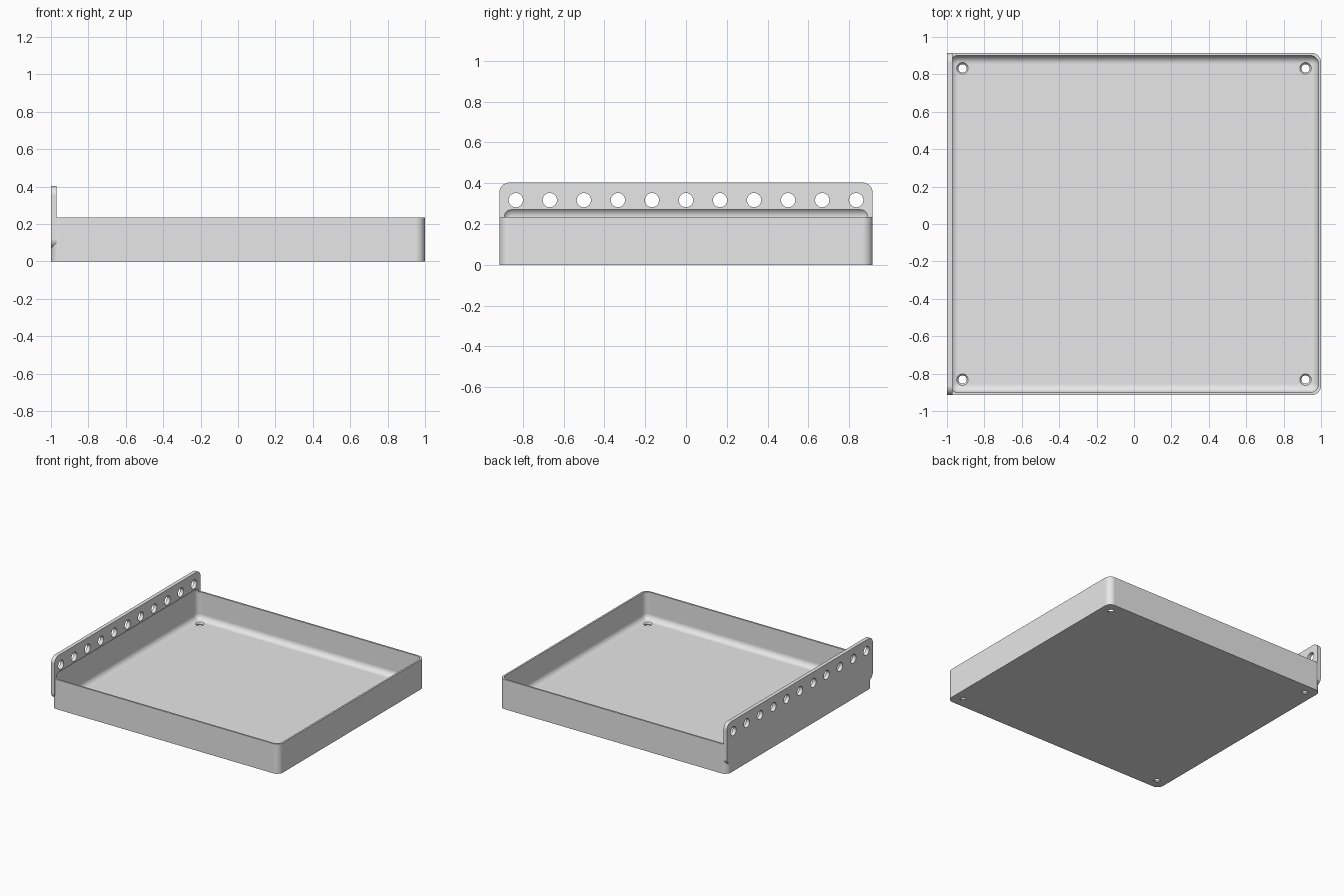
import bpy, bmesh, math
from mathutils import Matrix, Vector

cube = bpy.data.objects.get("Cube")
if cube:
    bpy.data.objects.remove(cube, do_unlink=True)

HALF_Y, HEIGHT = 0.915, 0.235
WALL, FLOOR = 0.014, 0.018
PLATE_X = -0.97

grey = bpy.data.materials.new("light grey")
grey.use_nodes = True
grey.diffuse_color = (0.8, 0.8, 0.8, 1)
grey.node_tree.nodes["Principled BSDF"].inputs["Base Color"].default_value = (0.8, 0.8, 0.8, 1)


def finish(name, bm):
    mesh = bpy.data.meshes.new(name)
    bmesh.ops.recalc_face_normals(bm, faces=bm.faces)
    bm.to_mesh(mesh)
    bm.free()
    mesh.materials.append(grey)
    obj = bpy.data.objects.new(name, mesh)
    bpy.context.collection.objects.link(obj)
    return obj


def rounded_box(name, low, high, radius, segments, axis=None):
    """Box with all edges rounded, or only those parallel to one axis."""
    low, high = Vector(low), Vector(high)
    bm = bmesh.new()
    size = high - low
    bmesh.ops.create_cube(bm, size=1, matrix=Matrix.Translation((low + high) / 2)
                          @ Matrix.Diagonal((*size, 1)))
    edges = [e for e in bm.edges if axis is None
             or abs((e.verts[0].co - e.verts[1].co)[axis]) > 1e-4]
    bmesh.ops.bevel(bm, geom=edges, offset=radius, offset_type='OFFSET',
                    segments=segments, profile=0.5, affect='EDGES')
    return finish(name, bm)


def add_cone(bm, centre, r1, r2, depth, rotation=Matrix()):
    bmesh.ops.create_cone(bm, cap_ends=True, segments=32, radius1=r1, radius2=r2,
                          depth=depth, matrix=Matrix.Translation(centre) @ rotation)


def combine(target, other, operation):
    mod = target.modifiers.new(operation.lower(), 'BOOLEAN')
    mod.object, mod.operation, mod.solver = other, operation, 'EXACT'
    bpy.context.view_layer.objects.active = target
    bpy.ops.object.modifier_apply(modifier=mod.name)
    bpy.data.objects.remove(other, do_unlink=True)


# Outer tray block with rounded upright corners
tray = rounded_box("tray", (-1, -HALF_Y, 0), (1, HALF_Y, HEIGHT), 0.05, 8, axis=2)

# Mounting plate rising from the right side
plate = rounded_box("mounting_plate", (-1, -HALF_Y, 0.07), (PLATE_X, HALF_Y, 0.403),
                    0.05, 8, axis=0)
combine(tray, plate, 'UNION')

# Hollow with rounded edges, slightly undercutting the plate
hollow = rounded_box("hollow_cutter", (-1 + WALL, -HALF_Y + WALL, FLOOR),
                     (1 - WALL, HALF_Y - WALL, 0.281), 0.045, 8)
combine(tray, hollow, 'DIFFERENCE')

# Row of holes through the plate
bm = bmesh.new()
for i in range(-5, 6):
    add_cone(bm, (-0.985, i * 0.1668, 0.317), 0.035, 0.035, 0.1,
             Matrix.Rotation(math.pi / 2, 4, 'Y'))
combine(tray, finish("plate_hole_cutter", bm), 'DIFFERENCE')

# Countersunk screw holes in the floor corners
for part in ("shaft", "countersink"):
    bm = bmesh.new()
    for x in (-0.917, 0.917):
        for y in (-0.832, 0.832):
            if part == "shaft":
                add_cone(bm, (x, y, 0), 0.022, 0.022, 0.1)
            else:
                add_cone(bm, (x, y, 0.016), 0.021, 0.037, 0.02)
    combine(tray, finish(part + "_cutter", bm), 'DIFFERENCE')

# Smooth the fillets and keep the flat faces flat
bpy.ops.object.select_all(action='DESELECT')
tray.select_set(True)
bpy.context.view_layer.objects.active = tray
bpy.ops.object.shade_smooth_by_angle(angle=math.radians(30))
weighted = tray.modifiers.new("weighted normals", 'WEIGHTED_NORMAL')
weighted.keep_sharp = True
